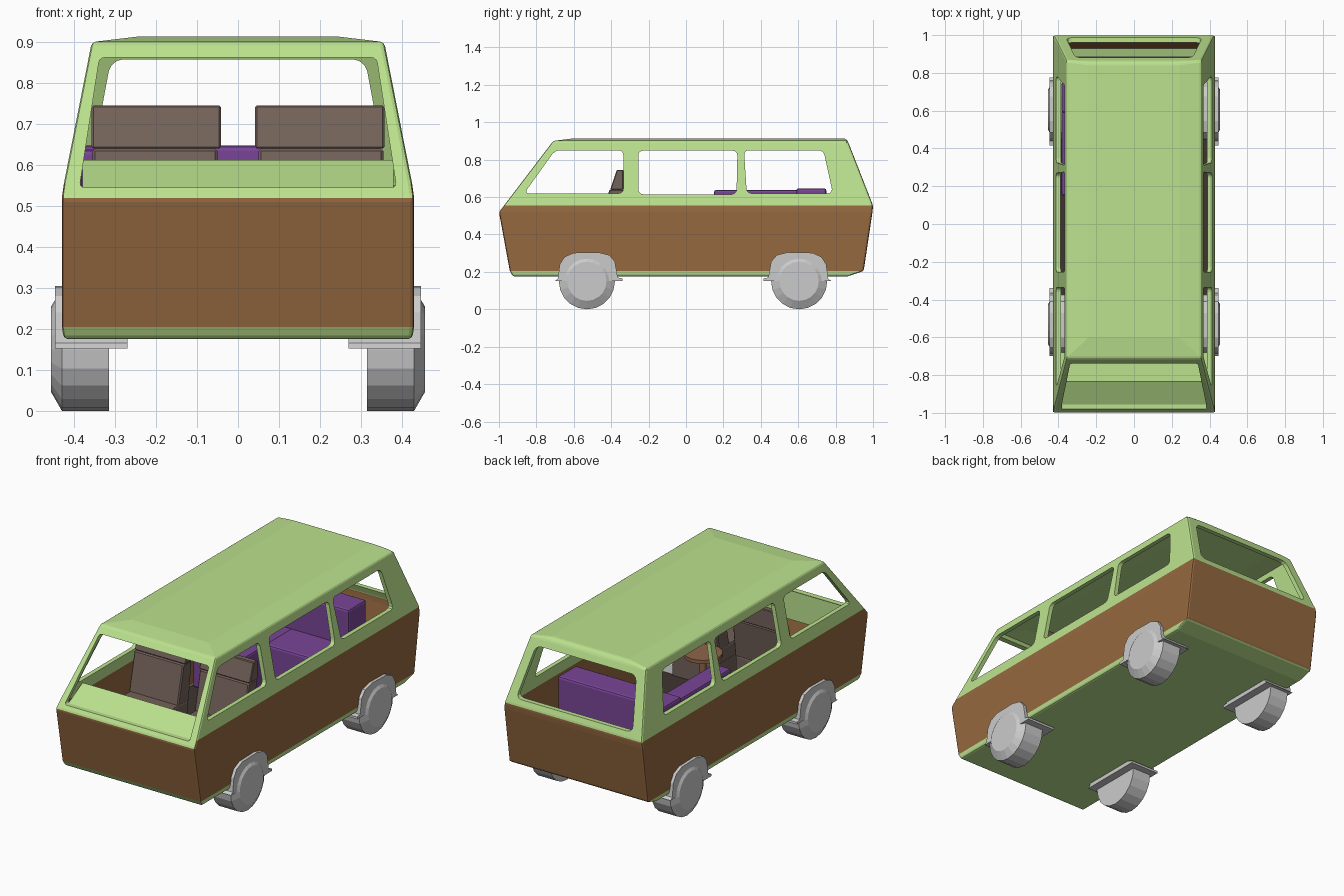
import bpy, bmesh, math
from mathutils import Vector, Matrix

if "Cube" in bpy.data.objects:
    bpy.data.objects.remove(bpy.data.objects["Cube"])


def material(name, rgb):
    m = bpy.data.materials.new(name)
    m.diffuse_color = (*rgb, 1)
    m.use_nodes = True
    m.node_tree.nodes["Principled BSDF"].inputs["Base Color"].default_value = m.diffuse_color
    return m


GREEN = material("green_paint", (0.50, 0.76, 0.27))
BROWN = material("brown_paint", (0.30, 0.14, 0.05))
SEAT = material("seat_brown", (0.17, 0.12, 0.10))
PURPLE = material("purple_fabric", (0.19, 0.06, 0.31))
DARK = material("dark_floor", (0.05, 0.035, 0.03))
WOOD = material("table_wood", (0.28, 0.13, 0.07))


def finish(name, bm, mats=()):
    bmesh.ops.recalc_face_normals(bm, faces=bm.faces[:])
    me = bpy.data.meshes.new(name)
    bm.to_mesh(me)
    bm.free()
    ob = bpy.data.objects.new(name, me)
    bpy.context.collection.objects.link(ob)
    for m in mats:
        me.materials.append(m)
    return ob


def bevel(ob, width, segments=2):
    b = ob.modifiers.new("bevel", 'BEVEL')
    b.width, b.segments = width, segments
    b.limit_method = 'ANGLE'
    b.angle_limit = math.radians(25)


def prism(name, pts, axis, a, b, mats=(), rounding=0):
    """Extrude a 2D outline along x (pts are y,z) or y (pts are x,z)."""
    bm = bmesh.new()
    place = (lambda p: (a, *p)) if axis == 'x' else (lambda p: (p[0], a, p[1]))
    bm.faces.new([bm.verts.new(place(p)) for p in pts])
    if rounding:
        bmesh.ops.bevel(bm, geom=bm.verts[:], offset=rounding, segments=3,
                        profile=0.5, affect='VERTICES')
    out = bmesh.ops.extrude_face_region(bm, geom=bm.faces[:])
    d = Vector((b - a, 0, 0)) if axis == 'x' else Vector((0, b - a, 0))
    bmesh.ops.translate(bm, vec=d, verts=[v for v in out['geom'] if isinstance(v, bmesh.types.BMVert)])
    return finish(name, bm, mats)


def box(name, x0, x1, y0, y1, z0, z1, mat, soft=0.012):
    ob = prism(name, [(y0, z0), (y1, z0), (y1, z1), (y0, z1)], 'x', x0, x1, [mat])
    if soft:
        bevel(ob, soft)
    return ob


def lathe(name, profile, centre, axis, mats=(), steps=20):
    """Revolve (distance along axis, radius) points around x or z."""
    bm = bmesh.new()
    pos = (lambda d, r: (d, 0, r)) if axis == 'x' else (lambda d, r: (r, 0, d))
    vs = [bm.verts.new(pos(d, r)) for d, r in profile]
    es = [bm.edges.new(p) for p in zip(vs, vs[1:])]
    bmesh.ops.spin(bm, geom=vs + es, cent=(0, 0, 0), angle=2 * math.pi, steps=steps,
                   axis=(1, 0, 0) if axis == 'x' else (0, 0, 1))
    bmesh.ops.remove_doubles(bm, verts=bm.verts[:], dist=1e-5)
    bmesh.ops.transform(bm, matrix=Matrix.Translation(centre), verts=bm.verts[:])
    return finish(name, bm, mats)


# Van body: rectangular rings (z, half width, front y, rear y) lofted upwards
RINGS = [(0.175, 0.425, -0.925, 0.86), (0.205, 0.43, -0.942, 0.95),
         (0.52, 0.43, -1.0, 0.997), (0.555, 0.425, -0.973, 1.0),
         (0.90, 0.357, -0.71, 0.865), (0.914, 0.24, -0.60, 0.85)]
bm = bmesh.new()
rings = [[bm.verts.new(p) for p in ((-w, f, z), (w, f, z), (w, r, z), (-w, r, z))]
         for z, w, f, r in RINGS]
bm.faces.new(rings[0])
bm.faces.new(rings[-1])
for level, (lo, hi) in enumerate(zip(rings, rings[1:])):
    for i in range(4):
        j = (i + 1) % 4
        face = bm.faces.new((lo[i], lo[j], hi[j], hi[i]))
        # brown lower panels plus a brown belt on the sides and back
        face.material_index = 1 if level == 1 or (level == 2 and i != 0) else 0
body = finish("van_body", bm, [GREEN, BROWN])
bevel(body, 0.012)
shell = body.modifiers.new("shell", 'SOLIDIFY')
shell.thickness, shell.offset = 0.025, -1

# Window openings
SIDE = {
    "front_side_window": [(-0.865, 0.62), (-0.335, 0.62), (-0.335, 0.85), (-0.70, 0.85)],
    "middle_side_window": [(-0.255, 0.615), (0.27, 0.615), (0.275, 0.848), (-0.255, 0.848)],
    "rear_side_window": [(0.325, 0.62), (0.785, 0.62), (0.735, 0.85), (0.31, 0.85)],
}
cutters = [prism(n + "_cutter", p, 'x', -0.6, 0.6, rounding=0.025) for n, p in SIDE.items()]
cutters.append(prism("windscreen_cutter", [(-0.387, 0.545), (0.387, 0.545), (0.338, 0.862), (-0.338, 0.862)],
                     'y', -1.2, -0.60, rounding=0.012))
cutters.append(prism("back_window_cutter", [(-0.36, 0.59), (0.36, 0.59), (0.31, 0.858), (-0.31, 0.858)],
                     'y', 0.80, 1.2, rounding=0.03))
for c in cutters:
    c.hide_render = True
    c.display_type = 'WIRE'
    cut = body.modifiers.new(c.name, 'BOOLEAN')
    cut.operation, cut.solver, cut.object = 'DIFFERENCE', 'EXACT', c

# Dashboard and cabin floor
prism("dashboard", [(-0.955, 0.545), (-0.83, 0.612), (-0.83, 0.45), (-0.95, 0.45)],
      'x', -0.38, 0.38, [GREEN])
box("cabin_floor", -0.40, 0.40, -0.60, 0.92, 0.195, 0.21, DARK, 0)

# Wheels with their arches
TYRE = [(0.315, 0), (0.315, 0.15), (0.43, 0.15), (0.45, 0.115), (0.456, 0.105), (0.456, 0)]
ARCH = [(-0.17, 0.152), (-0.155, 0.165), (-0.145, 0.24), (-0.12, 0.28), (-0.07, 0.302),
        (0.06, 0.305), (0.12, 0.29), (0.15, 0.255), (0.165, 0.17), (0.19, 0.165), (0.19, 0.152)]
for side, s in (("right", 1), ("left", -1)):
    for end, y, f in (("front", -0.53, 1), ("rear", 0.605, -1)):
        lathe(f"{end}_{side}_wheel", [(s * d, r) for d, r in TYRE], (0, y, 0.15), 'x')
        prism(f"{end}_{side}_wheel_arch", [(y + f * p, z) for p, z in ARCH],
              'x', s * 0.27, s * 0.447)

# Front seats: cushion, leaning backrest and headrest band
for side, s in (("right", 1), ("left", -1)):
    def span(a, b):
        return sorted((s * a, s * b))
    box(f"{side}_seat_base", *span(0.07, 0.34), -0.63, -0.36, 0.20, 0.34, SEAT)
    box(f"{side}_seat_cushion", *span(0.05, 0.355), -0.66, -0.36, 0.34, 0.43, SEAT)
    lower = [(-0.46, 0.42), (-0.36, 0.42), (-0.335, 0.64), (-0.41, 0.64)]
    upper = [(-0.405, 0.64), (-0.335, 0.64), (-0.335, 0.745), (-0.37, 0.745)]
    bevel(prism(f"{side}_seat_backrest", lower, 'x', *span(0.05, 0.355), [SEAT]), 0.006, 1)
    bevel(prism(f"{side}_seat_top", upper, 'x', *span(0.042, 0.357), [SEAT]), 0.004, 1)

# L-shaped lounge along the left wall and the back
box("lounge_rear_back", -0.385, 0.27, 0.59, 0.75, 0.21, 0.647, PURPLE)
box("lounge_side_back", -0.385, -0.28, 0.15, 0.60, 0.21, 0.638, PURPLE)
box("lounge_side_seat", -0.30, -0.08, 0.15, 0.60, 0.21, 0.45, PURPLE)
box("lounge_rear_seat", -0.09, 0.27, 0.36, 0.60, 0.21, 0.45, PURPLE)

# Round table on a pedestal
lathe("table", [(0.21, 0), (0.21, 0.06), (0.225, 0.06), (0.235, 0.018), (0.485, 0.018),
                (0.49, 0.10), (0.51, 0.10), (0.51, 0)], (0, -0.15, 0), 'z', [WOOD])
